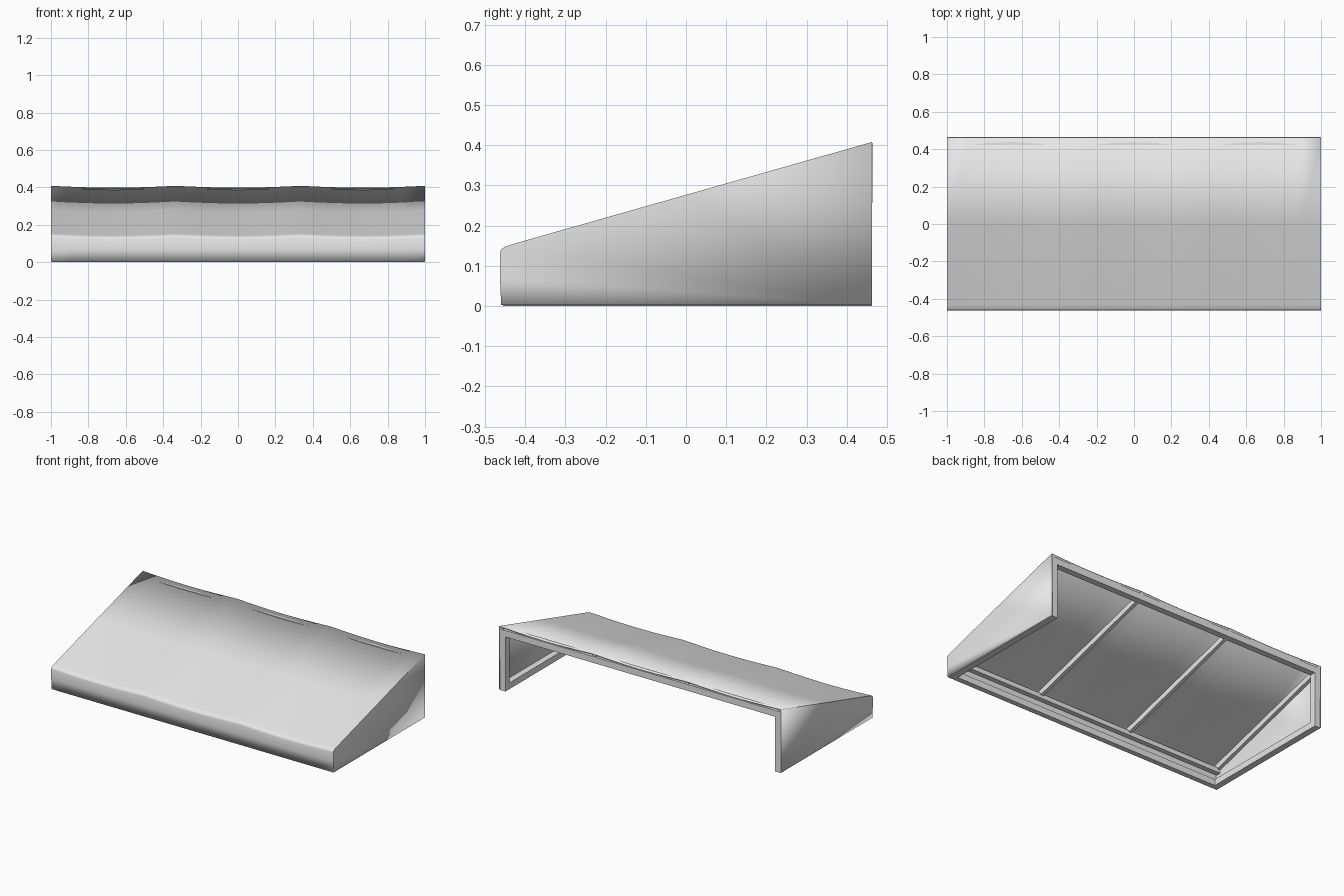
import bpy, bmesh, math
from mathutils import Vector

old = bpy.data.objects.get("Cube")
if old:
    bpy.data.objects.remove(old, do_unlink=True)

HALF_X, FRONT, BACK = 1.0, -0.463, 0.463
BAYS, STEPS = 3, 6
BAR, ROD = 0.04, 0.022
SLOPE = 0.284


def roof_z(y):
    return 0.408 + (y - BACK) * SLOPE


grey = bpy.data.materials.new("light_grey")
grey.use_nodes = True
grey.diffuse_color = (0.8, 0.8, 0.8, 1)
grey.node_tree.nodes["Principled BSDF"].inputs["Base Color"].default_value = (0.8, 0.8, 0.8, 1)


def finish(name, bm, smooth=False):
    bmesh.ops.recalc_face_normals(bm, faces=bm.faces)
    mesh = bpy.data.meshes.new(name)
    bm.to_mesh(mesh)
    bm.free()
    mesh.materials.append(grey)
    obj = bpy.data.objects.new(name, mesh)
    bpy.context.collection.objects.link(obj)
    if smooth:
        bpy.ops.object.select_all(action='DESELECT')
        bpy.context.view_layer.objects.active = obj
        obj.select_set(True)
        bpy.ops.object.shade_smooth_by_angle(angle=math.radians(40))
    return obj


def box(name, low, high, shear=0.0):
    """Box between two corners; shear lifts it along y to follow the roof."""
    bm = bmesh.new()
    bmesh.ops.create_cube(bm, size=1)
    low, high = Vector(low), Vector(high)
    for v in bm.verts:
        v.co = Vector([l + (c + 0.5) * (h - l) for l, h, c in zip(low, high, v.co)])
        v.co.z += (v.co.y - BACK) * shear
    return finish(name, bm)


# Fabric: valance, rounded front edge and roof, sagging between the rafters
profile = [(FRONT + 0.003, 0.003), (FRONT, 0.07), (FRONT, 0.132),
           (FRONT + 0.003, 0.141), (FRONT + 0.011, 0.147),
           (-0.43, roof_z(-0.43)), (0.0, roof_z(0)), (BACK, roof_z(BACK))]
bm = bmesh.new()
columns = []
for i in range(BAYS * STEPS + 1):
    x = -HALF_X + 2 * HALF_X * i / (BAYS * STEPS)
    sag = 0.01 * math.sin(math.pi * (i % STEPS) / STEPS)
    columns.append([bm.verts.new((x, y, z - (sag if z > 0.1 else 0)))
                    for y, z in profile])
for a, b in zip(columns, columns[1:]):
    for j in range(len(profile) - 1):
        bm.faces.new((a[j], b[j], b[j + 1], a[j + 1]))
# Flat side panels close the ends
for col in (columns[0], columns[-1]):
    corner = bm.verts.new((col[0].co.x, BACK, 0.003))
    bm.faces.new(col + [corner])
fabric = finish("fabric_cover", bm, smooth=True)
# Orient the open sheet outwards before thickening it inwards
if max(fabric.data.polygons, key=lambda p: p.center.z).normal.z < 0:
    fabric.data.flip_normals()
thick = fabric.modifiers.new("cloth_thickness", 'SOLIDIFY')
thick.thickness = 0.004
thick.offset = -1

# Long bars of the frame
IN = HALF_X - 0.004
box("back_top_bar", (-IN, BACK - BAR, 0.35), (IN, BACK, 0.391))
box("front_bottom_bar", (-IN, FRONT + 0.008, 0), (IN, FRONT + BAR, BAR))
box("front_top_bar", (-IN, FRONT + 0.008, 0.095), (IN, FRONT + BAR, 0.125))

# End frames: back posts and bottom side bars
for side, s in (("left", 1), ("right", -1)):
    xs = sorted((s * IN, s * (IN - BAR)))
    box(side + "_back_post", (xs[0], BACK - BAR, 0), (xs[1], BACK, 0.39))
    box(side + "_bottom_bar", (xs[0], FRONT + 0.008, 0), (xs[1], BACK, BAR))

# Sloping rafters under the fabric
for i in range(BAYS + 1):
    x = (IN - ROD / 2) * (2 * i / BAYS - 1)
    top = roof_z(BACK) - 0.006
    box("rafter_%d" % (i + 1), (x - ROD / 2, FRONT + 0.015, top - 0.035),
        (x + ROD / 2, BACK - 0.002, top), SLOPE)
